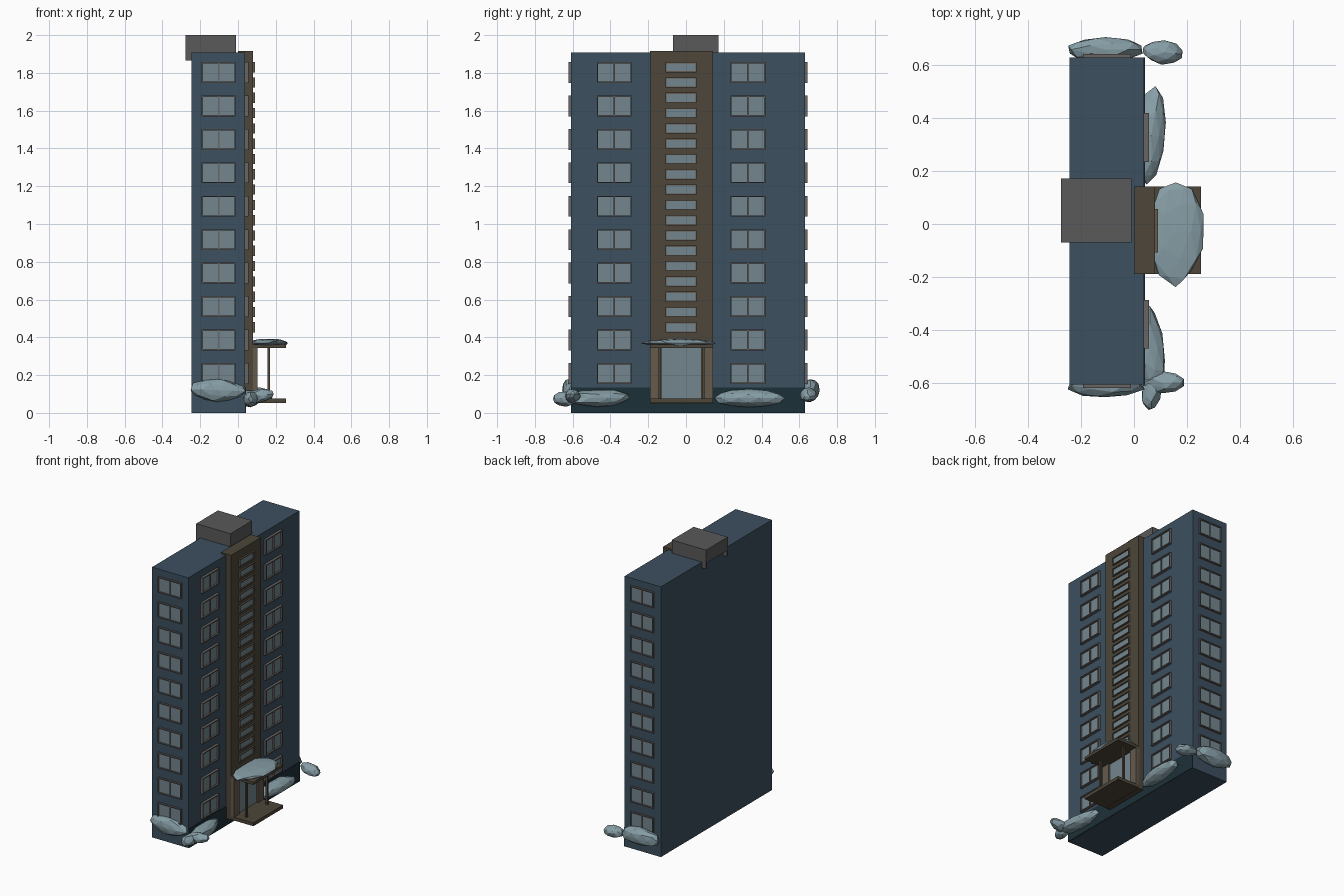
import bpy, bmesh, math, random
from mathutils import Vector, Matrix

if "Cube" in bpy.data.objects:
    bpy.data.objects.remove(bpy.data.objects["Cube"])

random.seed(4)


def mat(name, r, g, b):
    m = bpy.data.materials.new(name)
    m.diffuse_color = (r, g, b, 1)
    m.use_nodes = True
    m.node_tree.nodes["Principled BSDF"].inputs["Base Color"].default_value = m.diffuse_color
    return m


BLUE = mat("blue_wall", 0.045, 0.08, 0.115)
DARK = mat("dark_base", 0.012, 0.03, 0.04)
BROWN = mat("brown_wall", 0.075, 0.062, 0.042)
TAN = mat("tan_trim", 0.13, 0.10, 0.075)
FRAME = mat("window_frame", 0.14, 0.13, 0.125)
GLASS = mat("glass", 0.17, 0.24, 0.27)
GREY = mat("roof_grey", 0.10, 0.10, 0.10)
SNOW = mat("snow", 0.24, 0.34, 0.38)


def finish(bm, name, m):
    me = bpy.data.meshes.new(name)
    bm.to_mesh(me)
    bm.free()
    ob = bpy.data.objects.new(name, me)
    bpy.context.collection.objects.link(ob)
    me.materials.append(m)
    return ob


def boxes(name, m, spans):
    """One object made of boxes, each (x0, x1, y0, y1, z0, z1)."""
    bm = bmesh.new()
    for x0, x1, y0, y1, z0, z1 in spans:
        c = Vector(((x0 + x1) / 2, (y0 + y1) / 2, (z0 + z1) / 2))
        mx = Matrix.Translation(c) @ Matrix.Diagonal(
            (abs(x1 - x0), abs(y1 - y0), abs(z1 - z0), 1))
        bmesh.ops.create_cube(bm, size=1, matrix=mx)
    return finish(bm, name, m)


def windows(name, axis, wall, out, u0, u1, zs, h, bar, mullion):
    """Column of framed windows on a wall; out is the signed frame depth."""
    def span(a, b, z0, z1, d):
        p, q = sorted((wall - out * 0.2, wall + d))
        return (p, q, a, b, z0, z1) if axis == 'x' else (a, b, p, q, z0, z1)
    fr, gl = [], []
    for z in zs:
        lo, hi = z - h / 2, z + h / 2
        fr += [span(u0, u1, lo, lo + bar, out), span(u0, u1, hi - bar, hi, out),
               span(u0, u0 + bar, lo + bar, hi - bar, out),
               span(u1 - bar, u1, lo + bar, hi - bar, out)]
        if mullion:
            mid = (u0 + u1) / 2
            fr.append(span(mid - bar / 2, mid + bar / 2, lo + bar, hi - bar, out * 0.8))
        gl.append(span(u0 + bar, u1 - bar, lo + bar, hi - bar, out * 0.35))
    boxes(name + "_frames", FRAME if mullion else TAN, fr)
    boxes(name + "_glass", GLASS, gl)


# main block, dark base strip and stair tower
boxes("main_block", BLUE, [(-0.245, 0.038, -0.608, 0.63, 0, 1.907)])
boxes("base_strip", DARK, [(0.03, 0.042, -0.608, 0.63, 0, 0.135)])
boxes("stair_tower", BROWN, [(0.0, 0.08, -0.19, 0.142, 0.05, 1.917)])

# roof housing with two legs hanging over the back edge
boxes("roof_housing", GREY, [(-0.277, -0.01, -0.07, 0.172, 1.907, 2.0),
                             (-0.277, -0.2, -0.07, -0.06, 1.865, 1.91),
                             (-0.277, -0.2, 0.162, 0.172, 1.865, 1.91)])

# windows on the long front wall, both ends and the tower
floors = [0.209 + 0.177 * i for i in range(10)]
windows("left_windows", 'x', 0.038, 0.018, -0.472, -0.288, floors, 0.11, 0.007, True)
windows("right_windows", 'x', 0.038, 0.018, 0.235, 0.42, floors, 0.11, 0.007, True)
windows("front_end_windows", 'y', -0.608, -0.013, -0.193, -0.012, floors, 0.11, 0.007, True)
windows("back_end_windows", 'y', 0.63, 0.013, -0.193, -0.012, floors, 0.11, 0.007, True)
windows("tower_windows", 'x', 0.08, 0.011, -0.108, 0.056,
        [0.453 + 0.081 * i for i in range(18)], 0.054, 0.006, False)

# entrance: platform, canopy, posts and door
boxes("entrance_platform", BROWN, [(0.04, 0.253, -0.19, 0.142, 0.052, 0.075)])
boxes("entrance_canopy", BROWN, [(0.04, 0.253, -0.19, 0.142, 0.343, 0.362)])
boxes("canopy_posts", BROWN, [(0.157, 0.17, y, y + 0.013, 0.07, 0.35)
                              for y in (-0.146, 0.084)])
boxes("door_surround", TAN, [(0.07, 0.102, -0.19, -0.13, 0.075, 0.343),
                             (0.07, 0.102, 0.08, 0.142, 0.075, 0.343)])
boxes("door_glass", GLASS, [(0.07, 0.09, -0.13, 0.08, 0.075, 0.343)])


def snow(name, centre, radii, turn=0.0, tilt=0.0):
    """Faceted snow heap: a jittered, squashed low-poly sphere."""
    bm = bmesh.new()
    bmesh.ops.create_icosphere(bm, subdivisions=2, radius=1)
    for v in bm.verts:
        v.co *= random.uniform(0.9, 1.06)
    mx = (Matrix.Translation(centre) @ Matrix.Rotation(math.radians(turn), 4, 'Z')
          @ Matrix.Rotation(math.radians(tilt), 4, 'Y') @ Matrix.Diagonal((*radii, 1)))
    bm.transform(mx)
    return finish(bm, name, SNOW)


# snow on the canopy and drifts around the foot
snow("canopy_snow", (0.158, -0.028, 0.369), (0.107, 0.203, 0.024))
snow("front_end_drift", (-0.107, -0.61, 0.12), (0.148, 0.05, 0.062), 0, 2)
snow("front_wall_drift", (0.06, -0.47, 0.078), (0.06, 0.175, 0.048), 6)
snow("front_corner_heap", (0.11, -0.60, 0.09), (0.08, 0.042, 0.035), 0, -8)
snow("front_corner_drift", (0.065, -0.635, 0.075), (0.038, 0.072, 0.04), -8)
snow("back_wall_drift", (0.065, 0.335, 0.078), (0.058, 0.19, 0.047), -5)
snow("back_end_drift", (-0.107, 0.66, 0.12), (0.148, 0.05, 0.062), 0, 2)
snow("back_corner_heap", (0.11, 0.65, 0.095), (0.08, 0.046, 0.038), -6, 6)
